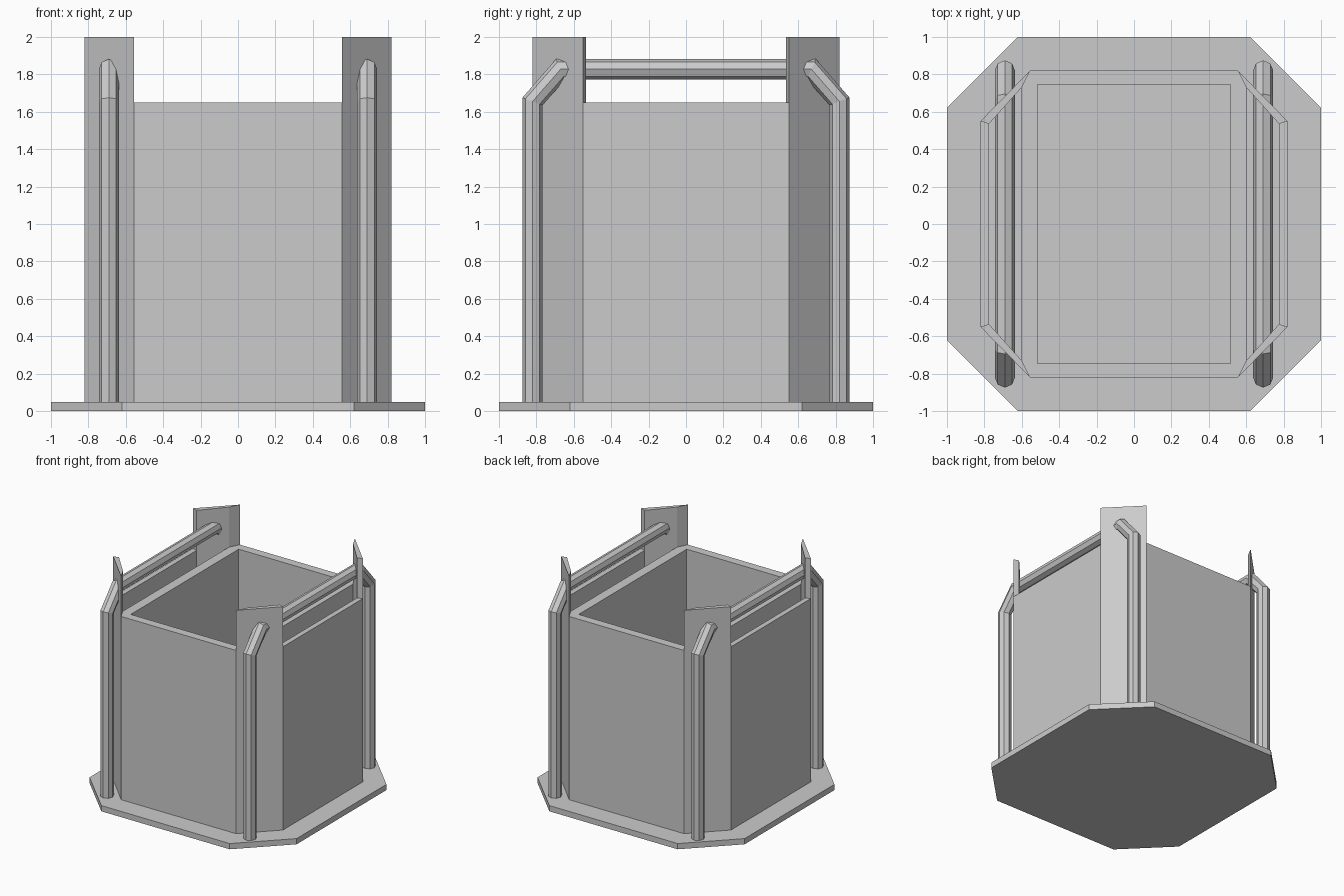
import bpy, bmesh
from math import sin, cos, pi
from mathutils import Vector

if "Cube" in bpy.data.objects:
    bpy.data.objects.remove(bpy.data.objects["Cube"])

BASE_TOP, WALL_TOP, POST_TOP = 0.05, 1.65, 2.0


def finish(bm, name):
    bmesh.ops.remove_doubles(bm, verts=bm.verts, dist=1e-5)
    bmesh.ops.recalc_face_normals(bm, faces=bm.faces)
    mesh = bpy.data.meshes.new(name)
    bm.to_mesh(mesh)
    bm.free()
    obj = bpy.data.objects.new(name, mesh)
    bpy.context.collection.objects.link(obj)
    return obj


def prism(name, profile, z0, z1):
    bm = bmesh.new()
    face = bm.faces.new([bm.verts.new((x, y, z0)) for x, y in profile])
    ext = bmesh.ops.extrude_face_region(bm, geom=[face], use_keep_orig=True)
    top = [v for v in ext["geom"] if isinstance(v, bmesh.types.BMVert)]
    bmesh.ops.translate(bm, verts=top, vec=(0, 0, z1 - z0))
    return finish(bm, name)


def tube(name, path, radius, sides=8):
    # Mitred sweep of a regular polygon along a path lying in a plane of constant x
    bm = bmesh.new()
    rings = []
    for i, p in enumerate(path):
        d_in = (p - path[max(i - 1, 0)]).normalized()
        d_out = (path[min(i + 1, len(path) - 1)] - p).normalized()
        if i == 0:
            d_in = d_out
        if i == len(path) - 1:
            d_out = d_in
        t = (d_in + d_out).normalized()
        side = Vector((0, -t.z, t.y)) / t.dot(d_in)
        rings.append([bm.verts.new(p + Vector((radius * cos(a), 0, 0)) + side * radius * sin(a))
                      for a in (2 * pi * k / sides for k in range(sides))])
    for a, b in zip(rings, rings[1:]):
        for k in range(sides):
            n = (k + 1) % sides
            bm.faces.new((a[k], a[n], b[n], b[k]))
    bm.faces.new(rings[0])
    bm.faces.new(rings[-1])
    return finish(bm, name)


# Octagonal base plate
prism("base_plate", [(0.62, 1), (1, 0.62), (1, -0.62), (0.62, -1),
                     (-0.62, -1), (-1, -0.62), (-1, 0.62), (-0.62, 1)], 0, BASE_TOP)

# Open inner bin: thick walls, the outer corners meet the posts
outer, inner = [], []
for sx, sy in ((1, 1), (1, -1), (-1, -1), (-1, 1)):
    pair = [(0.555 * sx, 0.82 * sy), (0.6 * sx, 0.73 * sy)]
    outer += pair if sx * sy > 0 else pair[::-1]
    inner += [(0.515 * sx, 0.745 * sy)] * 2
bm = bmesh.new()
loops = [[bm.verts.new((x, y, z)) for x, y in pts]
         for pts, z in ((outer, BASE_TOP), (outer, WALL_TOP), (inner, WALL_TOP), (inner, BASE_TOP))]
for a, b in zip(loops, loops[1:] + loops[:1]):
    for k in range(8):
        n = (k + 1) % 8
        bm.faces.new((a[k], a[n], b[n], b[k]))
bmesh.ops.dissolve_degenerate(bm, dist=1e-5, edges=bm.edges)
finish(bm, "bin_walls")

for sx, side in ((1, "right"), (-1, "left")):
    # Thin outer side panel, separated from the bin by a slot
    prism(side + "_panel", [(0.82 * sx, 0.55), (0.82 * sx, -0.55),
                            (0.775 * sx, -0.535), (0.775 * sx, 0.535)], BASE_TOP, WALL_TOP)
    # Diagonal corner posts
    for sy, end in ((-1, "front"), (1, "back")):
        prism(f"{end}_{side}_post", [(0.555 * sx, 0.82 * sy), (0.82 * sx, 0.55 * sy),
                                     (0.775 * sx, 0.535 * sy), (0.6 * sx, 0.73 * sy)],
              BASE_TOP, POST_TOP)
    # Bent handrail passing through both posts
    x = 0.69 * sx
    tube(side + "_handrail", [Vector((x, y, z)) for y, z in (
        (-0.82, 0.01), (-0.82, 1.655), (-0.67, 1.827),
        (0.67, 1.827), (0.82, 1.655), (0.82, 0.01))], 0.054)
